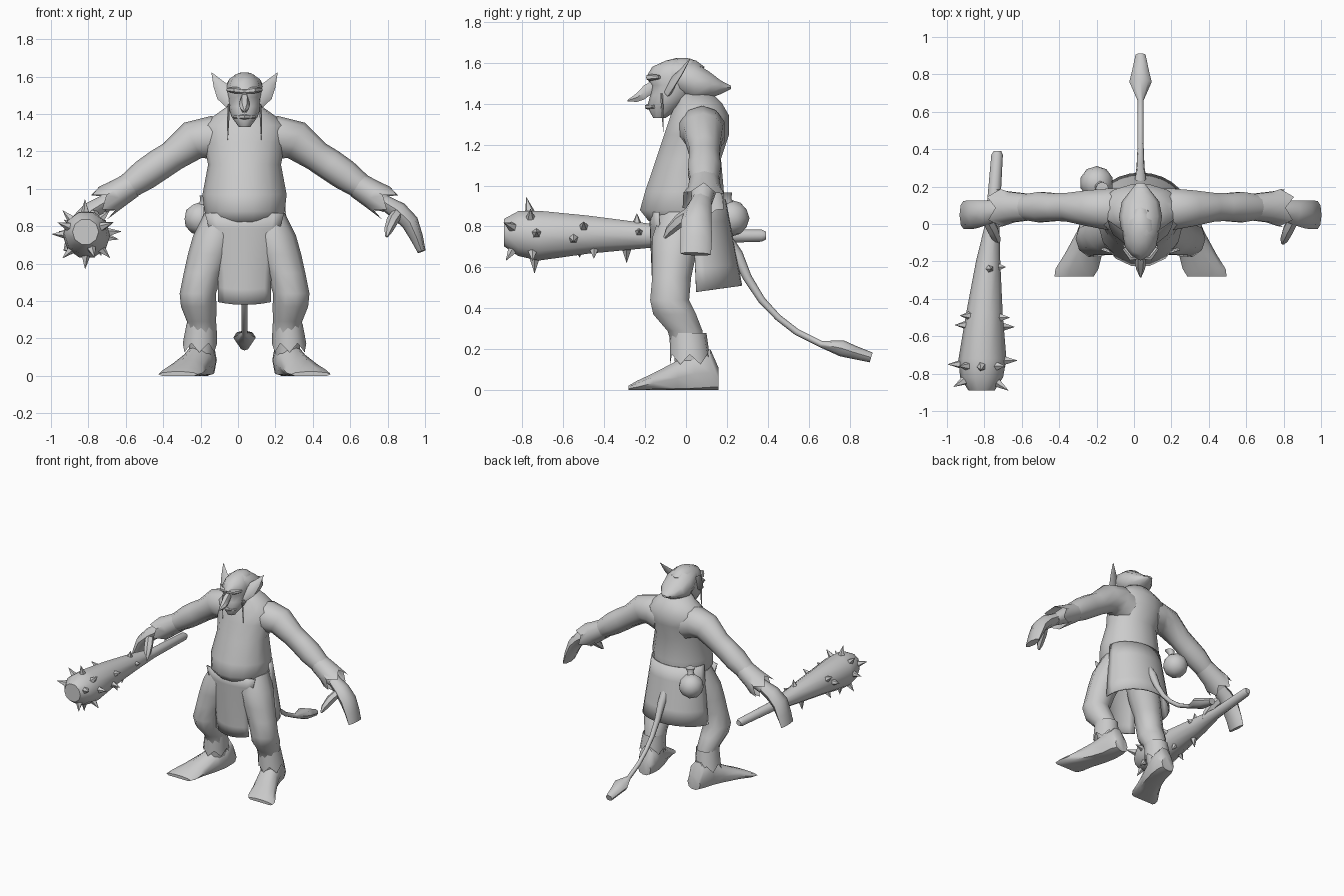
import bpy, bmesh, math
from mathutils import Vector

C = 0.035  # symmetry plane of the body
grey = bpy.data.materials.new("stone_grey")
grey.diffuse_color = (0.6, 0.6, 0.6, 1)


def finish(name, bm, angle=50):
    bmesh.ops.recalc_face_normals(bm, faces=bm.faces)
    me = bpy.data.meshes.new(name)
    bm.to_mesh(me)
    bm.free()
    ob = bpy.data.objects.new(name, me)
    bpy.context.collection.objects.link(ob)
    me.materials.append(grey)
    bpy.ops.object.select_all(action='DESELECT')
    ob.select_set(True)
    bpy.context.view_layer.objects.active = ob
    bpy.ops.object.shade_smooth_by_angle(angle=math.radians(angle))
    return ob


def tube(name, rings, sides=10, axis=None, side=1, ref=(0, 1, 0), jag=0, cap=True, floor=False, angle=50):
    """Skin rings (x, y, z, r1, r2); side=-1 mirrors; jag makes a ragged end."""
    bm = bmesh.new()
    pts = [Vector(r[:3]) for r in rings]
    loops = []
    for i, r in enumerate(rings):
        t = (pts[min(i + 1, len(pts) - 1)] - pts[max(i - 1, 0)]).normalized()
        if axis == 'Z':
            v, u = Vector((1, 0, 0)), Vector((0, 1, 0))
        elif axis == 'Y':
            v, u = Vector((1, 0, 0)), Vector((0, 0, 1))
        else:
            u = Vector(ref)
            u = (u - t * u.dot(t)).normalized()
            v = t.cross(u)
        loop = []
        for k in range(sides):
            a = 2 * math.pi * k / sides
            p = pts[i] + v * math.cos(a) * r[3] + u * math.sin(a) * r[-1]
            if jag and i == len(rings) - 1:
                p += t * (jag if k % 2 else -jag)
            if floor:
                p.z = max(p.z, 0)
            if side < 0:
                p.x = 2 * C - p.x
            loop.append(bm.verts.new(p))
        loops.append(loop)
    for a, b in zip(loops, loops[1:]):
        for k in range(sides):
            j = (k + 1) % sides
            bm.faces.new((a[k], a[j], b[j], b[k]))
    if cap:
        bm.faces.new(loops[0])
        bm.faces.new(loops[-1])
    return finish(name, bm, angle)


def sheet(name, fn, nu, nv):
    """Thin cloth from a function of two 0..1 parameters."""
    bm = bmesh.new()
    g = [[bm.verts.new(fn(i / nu, j / nv)) for i in range(nu + 1)] for j in range(nv + 1)]
    for j in range(nv):
        for i in range(nu):
            bm.faces.new((g[j][i], g[j][i + 1], g[j + 1][i + 1], g[j + 1][i]))
    ob = finish(name, bm)
    m = ob.modifiers.new("thickness", 'SOLIDIFY')
    m.thickness = 0.01
    m.offset = 0


# Torso with overhanging belly: z, front y, back y, half width
torso = [(.80, -.15, .16, .15), (.83, -.19, .18, .19), (.88, -.23, .19, .215), (.97, -.205, .19, .225),
         (1.13, -.15, .175, .195), (1.25, -.11, .215, .22), (1.34, -.08, .215, .23),
         (1.40, -.05, .18, .15), (1.45, -.04, .13, .08)]
tube("torso", [(C, (f + b) / 2, z, w, (b - f) / 2) for z, f, b, w in torso], 14, 'Z')

# Head, from chin to crown
head = [(1.33, -.16, -.10, .03), (1.385, -.19, -.02, .07), (1.44, -.175, .03, .088), (1.49, -.17, .06, .092),
        (1.53, -.195, .08, .095), (1.58, -.165, .09, .08), (1.61, -.10, .05, .05), (1.622, -.05, .01, .02)]
tube("head", [(C, (f + b) / 2, z, w, (b - f) / 2) for z, f, b, w in head], 12, 'Z')
tube("hair", [(C, -.14, 1.56, .05, .02), (C, -.05, 1.535, .10, .09), (C, .04, 1.505, .115, .105),
              (C, .12, 1.49, .10, .065), (C, .17, 1.48, .06, .035), (C, .22, 1.48, .02, .008)], 10, 'Y')
tube("nose", [(C, -.15, 1.49, .018, .035), (C, -.205, 1.455, .03, .04),
              (C, -.24, 1.43, .024, .025), (C, -.285, 1.415, .004)], 6, 'Y')
tube("lips", [(C - .055, -.155, 1.385, .008), (C, -.188, 1.385, .014), (C + .055, -.155, 1.385, .008)], 6)
for s in (1, -1):
    tube("ear", [(.10, -.09, 1.46, .04, .02), (.14, -.06, 1.51, .05, .014),
                 (.175, -.02, 1.56, .03, .008), (.21, .02, 1.62, .002)], 6, side=s)
    tube("brow", [(C, -.175, 1.52, .012), (C + .05, -.18, 1.528, .018), (C + .09, -.13, 1.53, .01)], 6, side=s)
    tube("whisker", [(C + .085, -.12, 1.45, .006), (C + .088, -.115, 1.36, .006),
                     (C + .09, -.11, 1.26, .001)], 4, 'Z', s)

    # Arm, ragged wrist cuff and mitten hand
    tube("arm", [(.14, .075, 1.25, .12, .12), (.22, .08, 1.275, .115, .115), (.31, .085, 1.26, .105, .10),
                 (.42, .09, 1.175, .083, .08), (.49, .09, 1.13, .085, .078), (.57, .09, 1.075, .083, .085),
                 (.66, .09, 1.01, .068, .07), (.80, .075, .91, .042, .05)], 10, side=s)
    tube("wrist_cuff", [(.64, .09, 1.02, .07, .075), (.72, .09, .97, .077, .085),
                        (.79, .085, .925, .085, .105)], 10, side=s, jag=.03, cap=False)
    tube("hand", [(.78, .075, .93, .04, .05), (.86, .06, .88, .05, .065), (.92, .05, .82, .047, .075),
                  (.955, .05, .74, .035, .077), (.982, .047, .665, .022, .075)], 8, side=s)
    tube("thumb", [(.86, .04, .88, .03), (.825, -.03, .83, .032), (.805, -.08, .78, .024),
                   (.795, -.105, .745, .008)], 6, side=s)

    # Leg, ragged ankle cuff and splayed foot
    tube("leg", [(.16, -.01, .87, .09, .12), (.19, -.045, .75, .12, .125), (.22, -.06, .65, .118, .112),
                 (.255, -.07, .55, .105, .10), (.285, -.08, .44, .097, .10), (.28, -.055, .37, .095, .11),
                 (.265, -.005, .29, .078, .09), (.262, .015, .2, .072, .08), (.265, .025, .10, .065, .08)],
         10, 'Z', s)
    tube("ankle_cuff", [(.265, .01, .28, .08, .09), (.275, .02, .15, .092, .10)], 12, 'Z', s, jag=.025, cap=False)
    tube("foot", [(.25, .16, .05, .055, .06), (.255, .12, .085, .072, .12), (.265, .04, .08, .078, .12),
                  (.29, -.04, .06, .085, .09), (.34, -.16, .035, .10, .05), (.375, -.24, .015, .115, .032),
                  (.39, -.28, .008, .105, .015)], 10, 'Y', s, floor=True)


# Loincloth hanging in front and skirt wrapped behind
def loincloth(u, v):
    a = 2 * u - 1
    return (C + a * (.21 - .10 * math.sin(v * math.pi / 2) + .03 * v), -.175 + .04 * a * a + .02 * v,
            .87 - .49 * v + .015 * a * a * v)


def skirt(u, v):
    a = math.pi * u
    return (C + (.21 + .05 * v) * math.cos(a), .03 + .02 * v + (.16 + .06 * v) * math.sin(a),
            .93 - .45 * v + .03 * v * math.sin(a))


sheet("loincloth", loincloth, 8, 6)
sheet("back_skirt", skirt, 14, 4)

# Tail with an arrowhead tip
tube("tail", [(C, .15, .80, .035), (C, .25, .66, .03), (C, .30, .55, .022), (C, .37, .44, .018),
              (C, .45, .355, .016), (C, .54, .285, .016), (C, .66, .225, .016), (C, .76, .205, .04, .06),
              (C, .82, .185, .033, .045), (C, .905, .16, .025, .027)], 8, ref=(1, 0, 0))

# Hip pouch with its tied neck
bm = bmesh.new()
bmesh.ops.create_icosphere(bm, subdivisions=2, radius=.09)
for v in bm.verts:
    v.co += Vector((-.2, .22, .84))
finish("pouch", bm)
tube("pouch_neck", [(-.19, .21, .90, .035), (-.18, .20, .935, .022), (-.17, .19, .965, .035)], 8, 'Z')

# Club: handle to knobbed head
club = [(-.73, .39, .755, .02), (-.732, .37, .755, .031), (-.758, 0, .75, .038), (-.78, -.2, .755, .065),
        (-.80, -.48, .76, .098), (-.81, -.72, .755, .128), (-.815, -.82, .765, .115), (-.815, -.89, .77, .07)]
tube("club", club, 10, 'Y')


def spike(y, deg, length, lean=0):
    a, b = next((p, q) for p, q in zip(club, club[1:]) if q[1] <= y <= p[1])
    t = (y - a[1]) / (b[1] - a[1])
    base = Vector((a[0] + (b[0] - a[0]) * t, y, a[2] + (b[2] - a[2]) * t))
    r = a[3] + (b[3] - a[3]) * t
    d = Vector((math.cos(math.radians(deg)), 0, math.sin(math.radians(deg))))
    p, q = base + d * (r - .025), base + d * (r + length) + Vector((0, -lean, 0))
    tube("club_spike", [(*p, .03), (*q, .001)], 5, angle=25)


# Spikes: position along club, angle around it, length, forward lean
for args in [(-.76, 92, .06, .02), (-.74, 268, .06, 0), (-.75, 180, .06, 0), (-.73, 5, .06, 0),
             (-.76, 45, .055, 0), (-.76, 135, .055, 0), (-.74, 225, .055, 0), (-.75, 315, .055, 0),
             (-.84, 20, .05, .05), (-.83, 160, .05, .04), (-.84, 290, .04, .04), (-.54, 175, .05, 0),
             (-.49, 150, .05, 0), (-.50, 25, .05, 0), (-.55, 350, .06, 0), (-.52, 230, .04, 0),
             (-.29, 262, .06, 0), (-.24, 80, .04, 0), (-.23, 15, .03, 0), (-.45, 300, .04, 0)]:
    spike(*args)
